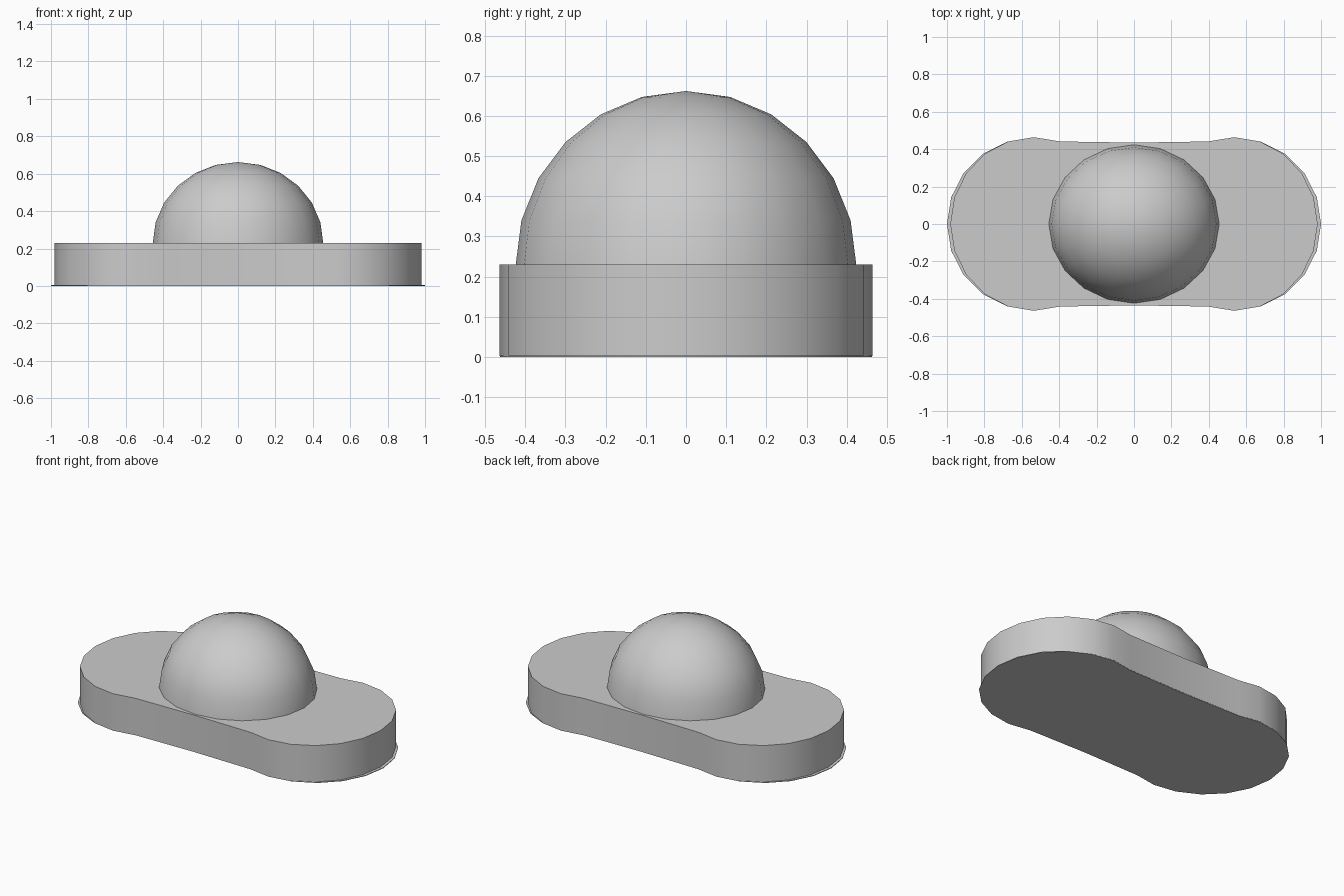
import bpy, bmesh, math

if "Cube" in bpy.data.objects:
    bpy.data.objects.remove(bpy.data.objects["Cube"])


def finish(bm, name, angle=35):
    bmesh.ops.recalc_face_normals(bm, faces=bm.faces)
    mesh = bpy.data.meshes.new(name)
    bm.to_mesh(mesh)
    bm.free()
    ob = bpy.data.objects.new(name, mesh)
    bpy.context.collection.objects.link(ob)
    bpy.ops.object.select_all(action='DESELECT')
    ob.select_set(True)
    bpy.context.view_layer.objects.active = ob
    bpy.ops.object.shade_smooth_by_angle(angle=math.radians(angle))
    return ob


def lobed_outline(rx, ry):
    # two 20-sided lobes joined by a slightly pinched waist
    pts = []
    for side in (1, -1):
        for i in range(-6, 7):
            a = math.radians(18 * i)
            pts.append((side * (0.535 + rx * math.cos(a)), side * ry * math.sin(a)))
        pts.append((0, side * (ry - 0.029)))
    return pts


def slab(name, rx, ry, z0, z1):
    bm = bmesh.new()
    base = bm.faces.new([bm.verts.new((x, y, z0)) for x, y in lobed_outline(rx, ry)])
    top = bmesh.ops.extrude_face_region(bm, geom=[base], use_keep_orig=True)
    verts = [v for v in top['geom'] if isinstance(v, bmesh.types.BMVert)]
    bmesh.ops.translate(bm, verts=verts, vec=(0, 0, z1 - z0))
    return finish(bm, name)


# main plate and the thin sole with slightly longer ends
slab("base_plate", 0.447, 0.464, 0.003, 0.23)
slab("base_sole", 0.465, 0.463, 0.0, 0.004)

# faceted-outline dome: upper half of a stretched sphere
bm = bmesh.new()
bmesh.ops.create_uvsphere(bm, u_segments=20, v_segments=12, radius=1)
bmesh.ops.delete(bm, geom=[v for v in bm.verts if v.co.z < -0.01], context='VERTS')
bmesh.ops.scale(bm, verts=bm.verts, vec=(0.456, 0.424, 0.434))
bmesh.ops.translate(bm, verts=bm.verts, vec=(0, 0, 0.228))
finish(bm, "dome")
